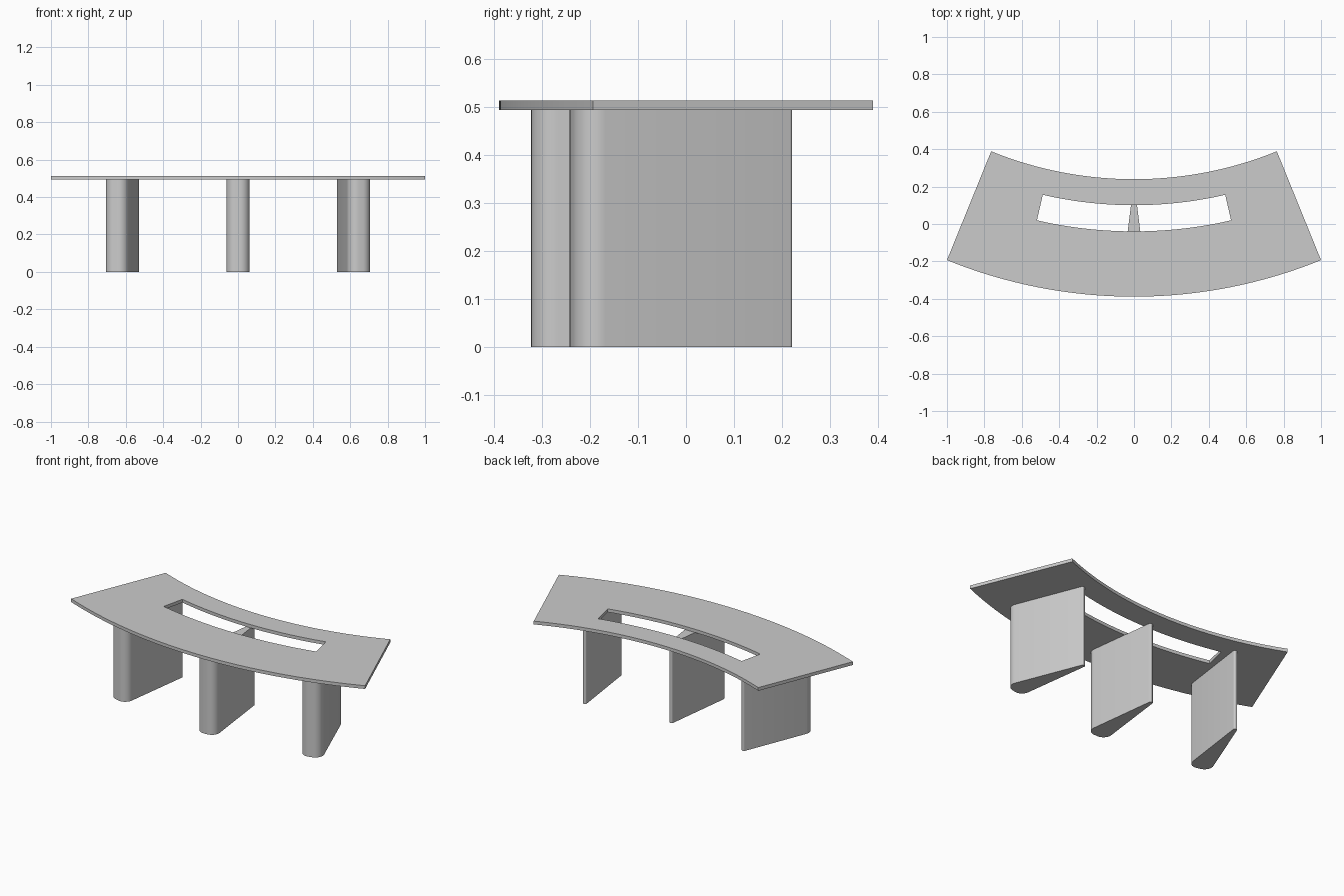
import bpy, bmesh, math
from mathutils import Matrix

if "Cube" in bpy.data.objects:
    bpy.data.objects.remove(bpy.data.objects["Cube"])

CY = 2.2685                      # y of the common centre of all arcs
TOP, THICK = 0.513, 0.02
LEG_ANGLE = math.radians(14.7)

grey = bpy.data.materials.new("light_grey")
grey.diffuse_color = (0.6, 0.6, 0.6, 1)
grey.use_nodes = True
grey.node_tree.nodes["Principled BSDF"].inputs["Base Color"].default_value = grey.diffuse_color


def finish(bm, name):
    bmesh.ops.recalc_face_normals(bm, faces=bm.faces)
    me = bpy.data.meshes.new(name)
    bm.to_mesh(me)
    bm.free()
    ob = bpy.data.objects.new(name, me)
    bpy.context.collection.objects.link(ob)
    me.materials.append(grey)
    bpy.ops.object.select_all(action='DESELECT')
    ob.select_set(True)
    bpy.context.view_layer.objects.active = ob
    bpy.ops.object.shade_smooth_by_angle(angle=math.radians(30))
    return ob


def extrude_up(bm, height):
    r = bmesh.ops.extrude_face_region(bm, geom=bm.faces[:])
    verts = [v for v in r["geom"] if isinstance(v, bmesh.types.BMVert)]
    bmesh.ops.translate(bm, verts=verts, vec=(0, 0, height))


# Curved table top: a ring sector with a concentric slot left open
radii = [2.029, 2.168, 2.308, 2.657]
END, SLOT = math.asin(1 / radii[-1]), math.radians(13)
N_END, N_MID = 10, 28
angles = [-END + (END - SLOT) * i / N_END for i in range(N_END)]
angles += [-SLOT + 2 * SLOT * i / N_MID for i in range(N_MID)]
angles += [SLOT + (END - SLOT) * i / N_END for i in range(N_END + 1)]
bm = bmesh.new()
grid = [[bm.verts.new((r * math.sin(a), CY - r * math.cos(a), TOP - THICK))
         for a in angles] for r in radii]
for j in range(len(radii) - 1):
    for i in range(len(angles) - 1):
        if j == 1 and N_END <= i < N_END + N_MID:
            continue
        bm.faces.new((grid[j][i], grid[j + 1][i],
                      grid[j + 1][i + 1], grid[j][i + 1]))
extrude_up(bm, THICK)
finish(bm, "table_top")


# Legs: tapered blades, broad rounded front and thin rounded back
def leg_profile():
    lean = math.radians(6.5)
    half = []
    # (corner centre x, y, radius, start angle, end angle, steps)
    for x, y, r, a0, a1, n in ((0.012, -0.272, 0.05, -math.pi / 2, lean, 12),
                               (0.004, 0.143, 0.007, lean, math.pi / 2, 6)):
        for i in range(n + 1):
            a = a0 + (a1 - a0) * i / n
            half.append((x + r * math.cos(a), y + r * math.sin(a)))
    return half + [(-x, y) for x, y in reversed(half)]


def leg(name, angle):
    bm = bmesh.new()
    bm.faces.new([bm.verts.new((x, y, 0)) for x, y in leg_profile()])
    extrude_up(bm, TOP - THICK)
    # swing the leg around the arc centre
    bmesh.ops.rotate(bm, verts=bm.verts, cent=(0, CY, 0),
                     matrix=Matrix.Rotation(angle, 3, 'Z'))
    finish(bm, name)


for name, side in (("left_leg", -1), ("middle_leg", 0), ("right_leg", 1)):
    leg(name, side * LEG_ANGLE)
